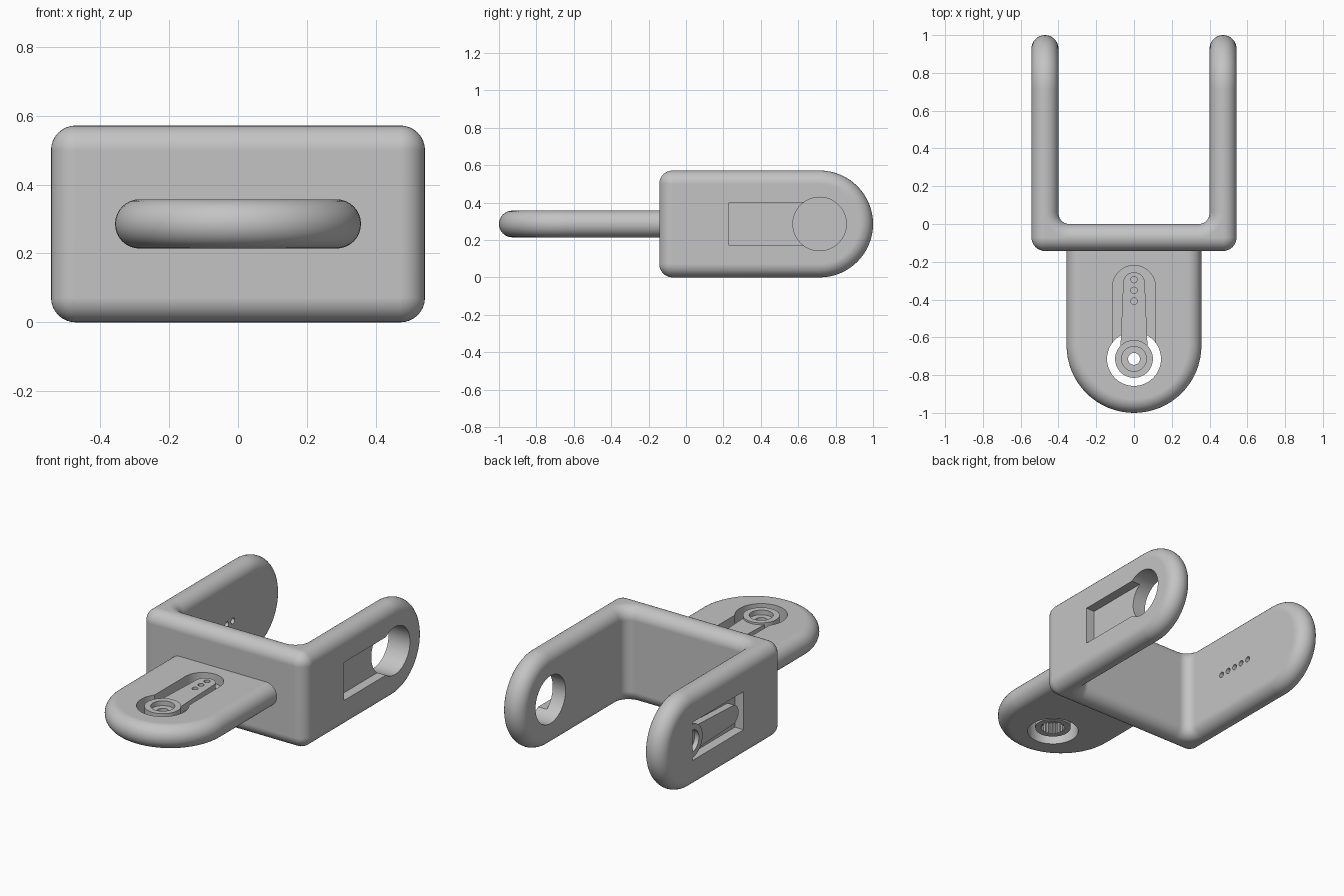
import bpy, bmesh
from math import sin, cos, pi, radians
from mathutils import Matrix, Vector

cube = bpy.data.objects.get("Cube")
if cube:
    bpy.data.objects.remove(cube)

SCALE = 1 / 35          # dimensions below are in millimetres
R = 2.5                 # edge radius, half the sheet thickness
HOLES = [4.7 + 2 * i for i in range(6)]

grey = bpy.data.materials.new("light_grey")
grey.use_nodes = True
grey.diffuse_color = (0.55, 0.55, 0.55, 1)
grey.node_tree.nodes["Principled BSDF"].inputs["Base Color"].default_value = (0.55, 0.55, 0.55, 1)


def frame(origin, u, v):
    """Matrix from a part's own axes (length, width, thickness) to the model."""
    u, v = Vector(u), Vector(v)
    m = Matrix((u, v, u.cross(v))).transposed().to_4x4()
    return Matrix.Scale(SCALE, 4) @ Matrix.Translation(origin) @ m


def loft(name, rings, matrix, closed=False):
    """Skin a stack of equal point rings; cap the ends or close into a loop."""
    bm = bmesh.new()
    rows = [[bm.verts.new(p) for p in ring] for ring in rings]
    pairs = list(zip(rows, rows[1:]))
    if closed:
        pairs.append((rows[-1], rows[0]))
    else:
        bm.faces.new(rows[0][::-1])
        bm.faces.new(rows[-1])
    for a, b in pairs:
        for i in range(len(a)):
            j = (i + 1) % len(a)
            bm.faces.new((a[i], a[j], b[j], b[i]))
    bmesh.ops.remove_doubles(bm, verts=bm.verts, dist=1e-4)
    bm.transform(matrix)
    bmesh.ops.recalc_face_normals(bm, faces=bm.faces)
    mesh = bpy.data.meshes.new(name)
    bm.to_mesh(mesh)
    bm.free()
    mesh.materials.append(grey)
    ob = bpy.data.objects.new(name, mesh)
    bpy.context.collection.objects.link(ob)
    return ob


def arc(cx, cy, r, a0, a1, n):
    angles = [radians(a0 + (a1 - a0) * i / n) for i in range(n + 1)]
    return [(cx + r * cos(a), cy + r * sin(a)) for a in angles]


def circle(cx, r, n=48):
    return arc(cx, 0, r, 0, 360, n)[:-1]


def prism(name, outline, w0, w1, matrix):
    return loft(name, [[(x, y, w) for x, y in outline] for w in (w0, w1)], matrix)


def rounded_slab(name, corners, matrix):
    """Sheet with fully rounded edges; corners are (x, y, radius, start, end angle)."""
    rings = []
    for k in range(17):
        t = -pi / 2 + pi * k / 16
        ring = []
        for x, y, r, a0, a1 in corners:
            ring += arc(x, y, r + R * cos(t), a0, a1, 32 if r else 8)
        rings.append([(x, y, R * sin(t)) for x, y in ring])
    return loft(name, rings, matrix)


def cut(ob, *cutters):
    for c in cutters:
        c.hide_render = True
        mod = ob.modifiers.new("cut", "BOOLEAN")
        mod.operation, mod.solver, mod.object = "DIFFERENCE", "EXACT", c
        dg = bpy.context.evaluated_depsgraph_get()
        mesh = bpy.data.meshes.new_from_object(ob.evaluated_get(dg))
        ob.modifiers.clear()
        ob.data = mesh
        bpy.data.objects.remove(c)


def lug(name, matrix, start, end, half, round_slot, drilled):
    """Round-ended slab with a horn pocket, hub hole and optional screw holes."""
    ob = rounded_slab(name, [(start, -half, 0, 180, 270), (end, 0, half, -90, 90),
                             (start, half, 0, 90, 180)], matrix)
    if round_slot:
        slot = [(0, 4)] + arc(-13.3, 0, 4, 90, 270, 24) + [(0, -4)]
    else:
        slot = [(0, 4), (-17, 4), (-17, -4), (0, -4)]
    cutters = [prism("pocket_cutter", slot, 0.5, 4, matrix),
               prism("hub_cutter", circle(0, 5, 64), -4, 5, matrix)]
    if drilled:
        cutters += [prism("screw_cutter", circle(-d, 0.6, 20), -4, 5, matrix) for d in HOLES[1:]]
    cut(ob, *cutters)
    return ob


def horn(name, matrix):
    """Tapered horn arm with screw holes, and a hub bored from both ends."""
    outline = [(-2.4, 2.5)] + arc(-14.05, 0, 2, 90, 270, 20) + [(-2.4, -2.5)]
    arm = prism(name + "_arm", outline, 0.5, 2, matrix)
    cut(arm, *[prism("screw_cutter", circle(-d, 0.6, 20), 0, 4, matrix) for d in HOLES])
    profile = [(3.5, 2.4), (3.5, -1.7), (2.4, -1.7), (2.4, 0.6),
               (1.1, 0.6), (1.1, 1.4), (2.3, 1.4), (2.3, 2.4)]
    rings = []
    for i in range(84):
        a = 2 * pi * i / 84
        # splines inside the lower bore
        tooth = 0.25 if i % 4 < 2 else 0
        ring = [(r - tooth if r == 2.4 else r, w) for r, w in profile]
        rings.append([(r * cos(a), r * sin(a), w) for r, w in ring])
    return [arm, loft(name + "_hub", rings, matrix, closed=True)]


# side arms, pockets facing outward
left = frame((16.5, 25, 10), (0, 1, 0), (0, 0, 1))
right = frame((-16.5, 25, 10), (0, 1, 0), (0, 0, -1))
front = frame((0, -25, 10), (0, -1, 0), (1, 0, 0))
parts = [lug("left_arm", left, -27.5, 0, 7.5, False, True),
         lug("right_arm", right, -27.5, 0, 7.5, False, True),
         lug("front_tongue", front, -22.5, -2.5, 10, True, False)]

# horns sit in the right arm and the tongue
parts += horn("right_horn", right) + horn("front_horn", front)

# cross plate joining the arms
plate = frame((0, -2.5, 10), (1, 0, 0), (0, 0, 1))
parts.append(rounded_slab("cross_plate", [
    (16.5, 7.5, 0, 0, 90), (-16.5, 7.5, 0, 90, 180),
    (-16.5, -7.5, 0, 180, 270), (16.5, -7.5, 0, 270, 360)], plate))

# inside corner fillets, following the rounded edges
for side, s in (("left", 1), ("right", -1)):
    rings = []
    for k in range(18):
        t = -pi / 2 + pi * (k if k < 9 else k - 1) / 16
        z = 10 + R * sin(t) + (-7.5 if k < 9 else 7.5)
        curve = arc(12, 2, 2 + R * (1 - cos(t)), -90, 0, 10) + [(16.5, -2.5)]
        rings.append([(s * x, y, z) for x, y in curve])
    parts.append(loft(side + "_corner_fillet", rings, Matrix.Scale(SCALE, 4)))

# smooth shading with crisp machined edges
bpy.ops.object.select_all(action="DESELECT")
for ob in parts:
    ob.select_set(True)
    bpy.context.view_layer.objects.active = ob
bpy.ops.object.shade_smooth_by_angle(angle=radians(30))
for ob in parts:
    ob.modifiers.new("even_shading", "WEIGHTED_NORMAL").keep_sharp = True
